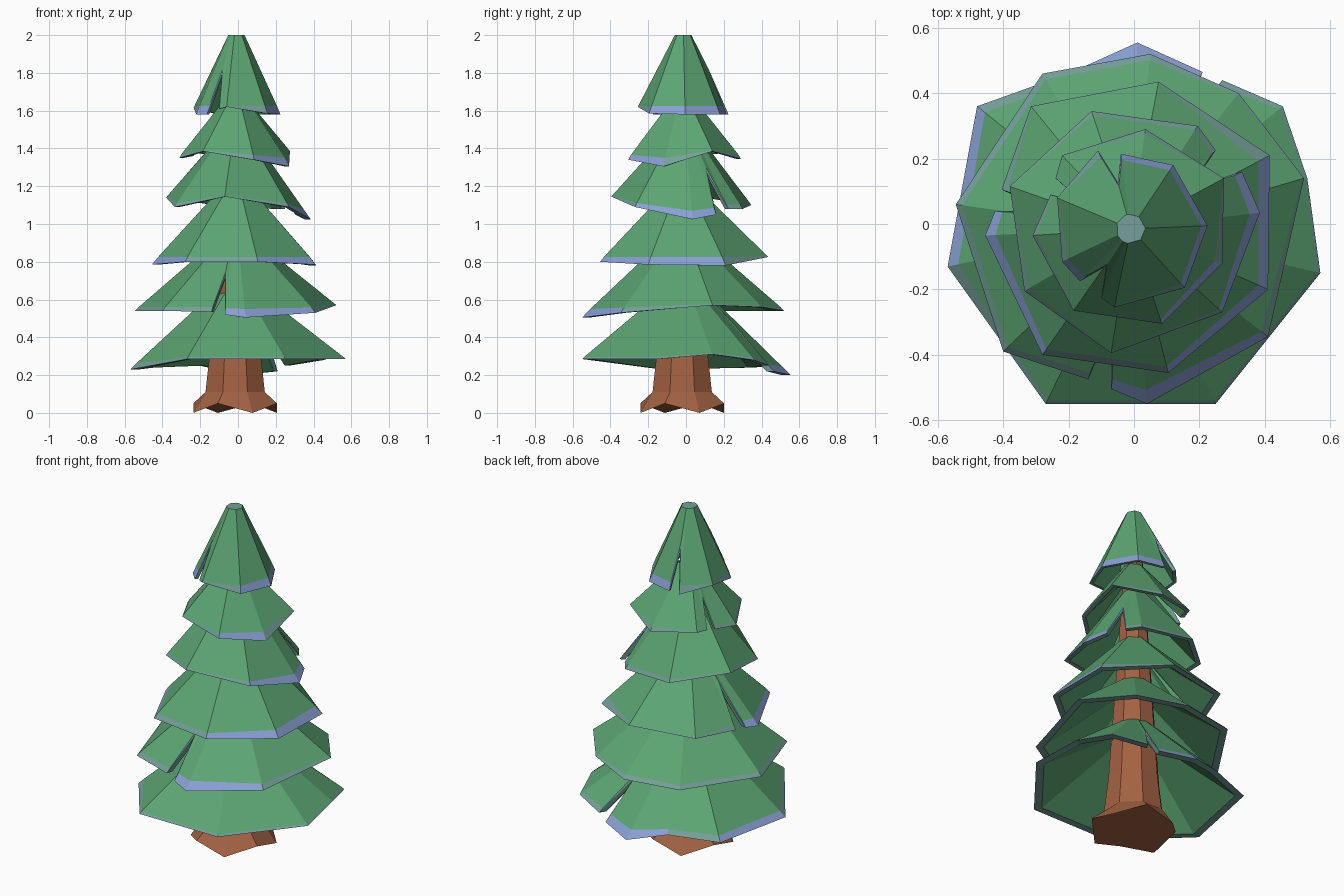
import bpy, bmesh, math
from mathutils import Vector

if "Cube" in bpy.data.objects:
    bpy.data.objects.remove(bpy.data.objects["Cube"])


def material(name, r, g, b):
    lin = [(c / 255 / 12.92 if c < 10 else ((c / 255 + 0.055) / 1.055) ** 2.4) for c in (r, g, b)]
    m = bpy.data.materials.new(name)
    m.diffuse_color = (*lin, 1)
    m.use_nodes = True
    m.node_tree.nodes["Principled BSDF"].inputs["Base Color"].default_value = m.diffuse_color
    return m


GREEN = material("needle green", 92, 165, 115)
TEAL = material("frosted teal", 118, 160, 155)
BLUE = material("frost blue", 138, 160, 212)
BROWN = material("bark brown", 163, 98, 66)
AXIS = Vector((-0.01, -0.015, 0))


def make(name, bm, mats):
    bmesh.ops.recalc_face_normals(bm, faces=bm.faces)
    me = bpy.data.meshes.new(name)
    bm.to_mesh(me)
    bm.free()
    for m in mats:
        me.materials.append(m)
    ob = bpy.data.objects.new(name, me)
    bpy.context.collection.objects.link(ob)


def bridge(bm, a, b, mat_rule):
    n = len(a)
    for i in range(n):
        j = (i + 1) % n
        bm.faces.new((a[i], a[j], b[j], b[i])).material_index = mat_rule(i, j)


def scaled(p, s, dz):
    q = AXIS + (p - AXIS) * s
    return Vector((q.x, q.y, p.z + dz))


def tier(name, top_r, top_z, rim, cap=False):
    """Drooping skirt of branches; None in the rim marks a V-shaped slit."""
    zs = [p[2] for p in rim if p]
    lo, hi = min(zs), max(zs)
    pts, droop = [], []
    n = len(rim)

    def inner(p, r, z):
        d = Vector((p.x - AXIS.x, p.y - AXIS.y, 0)).normalized()
        return Vector((AXIS.x + d.x * r, AXIS.y + d.y * r, z))

    for i, p in enumerate(rim):
        if p:
            v = Vector(p)
            b = (hi - v.z) / (hi - lo)
        else:
            v = (Vector(rim[i - 1]) + Vector(rim[(i + 1) % n])) / 2
            b = (hi - v.z) / (hi - lo)
            v = v.lerp(inner(v, top_r, top_z), 0.48)
        pts.append(v)
        droop.append(max(0.12, b))

    bm = bmesh.new()

    def ring(coords):
        return [bm.verts.new(c) for c in coords]

    top = ring(inner(p, top_r, top_z) for p in pts)
    crease = ring(scaled(p, 1 - 0.08 * b, 0.045 * b) for p, b in zip(pts, droop))
    edge = ring(pts)
    under = ring(scaled(p, 0.92, 0.0) for p in pts)
    low = ring(inner(p, top_r * 0.8, top_z - 0.07) for p in pts)
    bridge(bm, top, crease, lambda i, j: 0)
    bridge(bm, crease, edge, lambda i, j: 2 if droop[i] + droop[j] > 1.3 else 1)
    bridge(bm, edge, under, lambda i, j: 1)
    bridge(bm, under, low, lambda i, j: 0)
    if cap:
        bm.faces.new(top).material_index = 1
        bm.faces.new(low)
    else:
        bridge(bm, low, top, lambda i, j: 0)
    make(name, bm, (GREEN, TEAL, BLUE))


# branch skirts, bottom to top
tier("branches_1", 0.10, 0.66, [
    (0.27, 0.44, 0.25), (0.455, 0.36, 0.28), (0.53, 0.14, 0.31), (0.57, -0.15, 0.285),
    (0.25, -0.55, 0.285), (-0.27, -0.55, 0.285), (-0.57, -0.13, 0.23), (-0.48, 0.36, 0.24),
    (-0.2, 0.46, 0.25), (0.01, 0.555, 0.2), (0.21, 0.465, 0.22), None])
tier("branches_2", 0.10, 0.92, [
    (-0.07, -0.505, 0.52), (0.04, -0.55, 0.505), (0.41, -0.345, 0.53), (0.52, 0.14, 0.57),
    (0.32, 0.40, 0.56), (0.05, 0.52, 0.54), (-0.28, 0.46, 0.54), (-0.545, 0.06, 0.54),
    (-0.40, -0.39, 0.54), (-0.14, -0.475, 0.535), None])
tier("branches_3", 0.08, 1.19, [
    (-0.425, 0.04, 0.795), (-0.455, -0.035, 0.785), (-0.28, -0.40, 0.80), (0.105, -0.455, 0.80),
    (0.41, -0.20, 0.785), (0.415, 0.21, 0.78), (0.075, 0.435, 0.825), (-0.315, 0.36, 0.82),
    (-0.405, 0.105, 0.80), None])
tier("branches_4", 0.07, 1.49, [
    (0.33, 0.16, 1.05), (0.385, 0.035, 1.025), (0.27, -0.27, 1.09), (-0.07, -0.395, 1.145),
    (-0.335, -0.205, 1.09), (-0.38, 0.115, 1.14), (-0.13, 0.345, 1.10), (0.195, 0.30, 1.08),
    (0.25, 0.225, 1.08), None])
tier("branches_5", 0.06, 1.66, [
    (-0.255, 0.09, 1.36), (-0.31, -0.035, 1.35), (-0.185, -0.265, 1.385), (0.085, -0.305, 1.34),
    (0.27, -0.12, 1.305), (0.275, 0.14, 1.385), (0.035, 0.29, 1.345), (-0.22, 0.21, 1.375),
    (-0.24, 0.14, 1.37), None])
tier("branches_6", 0.045, 2.0, [
    (-0.165, -0.175, 1.58), (-0.22, -0.115, 1.58), (-0.235, 0.08, 1.615), (-0.11, 0.225, 1.58),
    None, (-0.04, 0.215, 1.58), (0.12, 0.18, 1.58), (0.225, -0.005, 1.58),
    (0.155, -0.195, 1.585), (-0.06, -0.255, 1.62), (-0.10, -0.225, 1.61), None], cap=True)

# trunk with a flared, uneven foot
bm = bmesh.new()
rings = []
for k, (r, z) in enumerate(((0.24, 0.0), (0.17, 0.11), (0.145, 0.32), (0.045, 1.8))):
    ring = []
    for i in range(8):
        a = math.tau * (i + 0.5) / 8
        foot = 0.05 * (i % 2) if k == 0 else 0
        ring.append(bm.verts.new((-0.015 + r * math.cos(a), -0.02 + r * math.sin(a), z + foot)))
    rings.append(ring)
for a, b in zip(rings, rings[1:]):
    bridge(bm, a, b, lambda i, j: 0)
bm.faces.new(rings[0])
bm.faces.new(rings[-1])
make("trunk", bm, (BROWN,))
